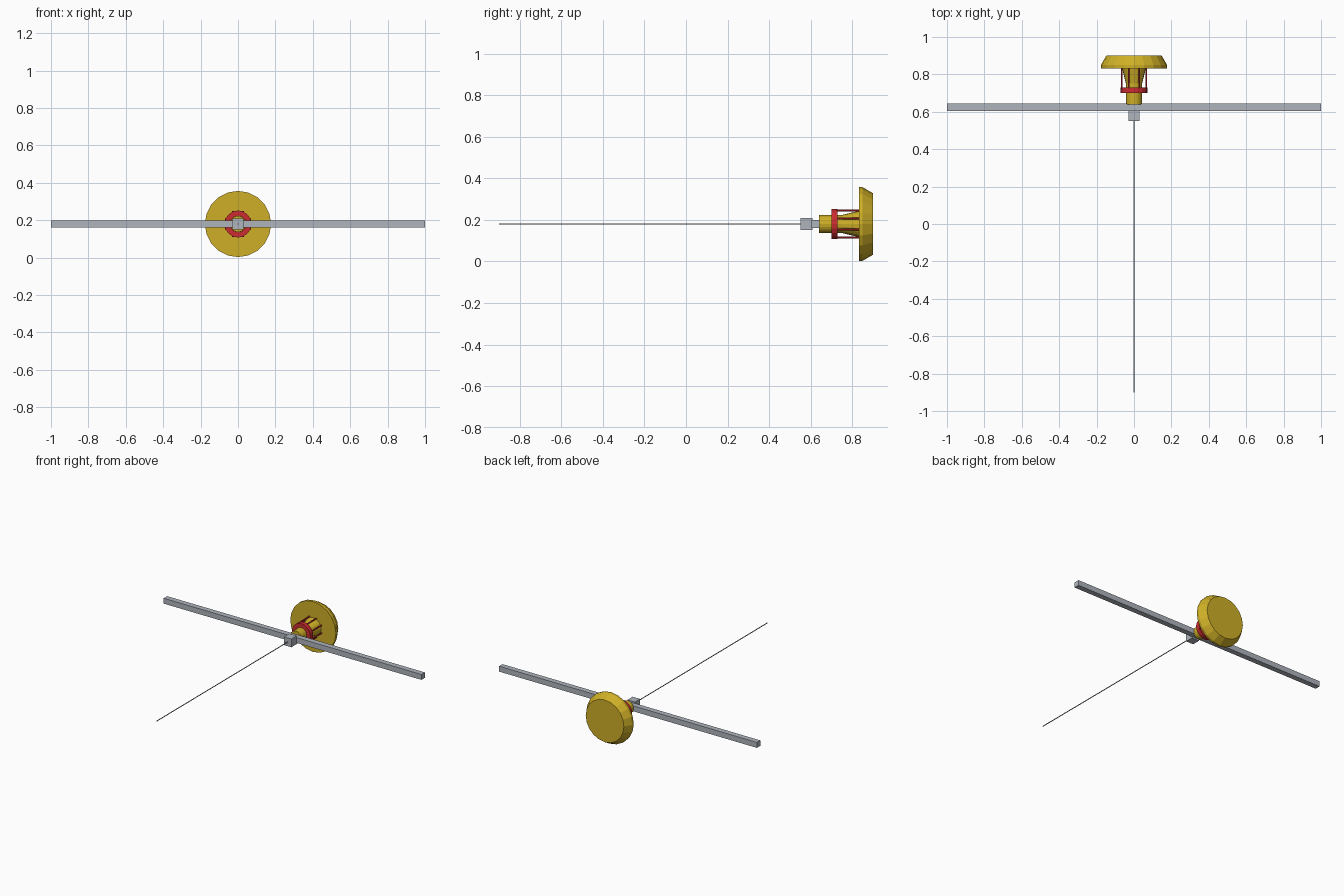
import bpy, bmesh, math
from mathutils import Matrix, Vector

if "Cube" in bpy.data.objects:
    bpy.data.objects.remove(bpy.data.objects["Cube"])

CZ = 0.18  # height of the long axis


def material(name, color):
    m = bpy.data.materials.new(name)
    m.diffuse_color = (*color, 1)
    m.use_nodes = True
    m.node_tree.nodes["Principled BSDF"].inputs["Base Color"].default_value = m.diffuse_color
    return m


GOLD = material("gold", (0.62, 0.43, 0.02))
RED = material("red", (0.60, 0.025, 0.03))
GREY = material("steel grey", (0.43, 0.46, 0.51))


def add_object(name, bm, mat):
    bmesh.ops.recalc_face_normals(bm, faces=bm.faces)
    me = bpy.data.meshes.new(name)
    bm.to_mesh(me)
    bm.free()
    me.materials.append(mat)
    ob = bpy.data.objects.new(name, me)
    bpy.context.collection.objects.link(ob)
    return ob


def box(name, size, center, mat):
    bm = bmesh.new()
    bmesh.ops.create_cube(bm, size=1, matrix=Matrix.Translation(center) @ Matrix.Diagonal((*size, 1)))
    return add_object(name, bm, mat)


def lathe(name, profile, sides, mat, closed=False, offset=0.0, center=(0, CZ)):
    """Turn (y, radius) points around an axis parallel to y."""
    bm = bmesh.new()
    rings = []
    for y, r in profile:
        ring = []
        for i in range(sides):
            a = 2 * math.pi * (i + offset) / sides
            ring.append(bm.verts.new((center[0] + r * math.sin(a), y, center[1] + r * math.cos(a))))
        rings.append(ring)
    pairs = list(zip(rings, rings[1:]))
    if closed:
        pairs.append((rings[-1], rings[0]))
    else:
        bm.faces.new(rings[0])
        bm.faces.new(rings[-1])
    for a, b in pairs:
        for i in range(sides):
            j = (i + 1) % sides
            bm.faces.new((a[i], a[j], b[j], b[i]))
    return add_object(name, bm, mat)


# Thin rod, hub block and long crossbar
lathe("thin_rod", [(-0.90, 0.003), (0.56, 0.003)], 8, GREY)
box("hub_block", (0.058, 0.058, 0.058), (0, 0.579, CZ), GREY)
box("crossbar", (2.0, 0.038, 0.038), (0, 0.624, CZ), GREY)

# Gold neck flaring towards the dish
lathe("neck", [(0.64, 0.043), (0.75, 0.043), (0.835, 0.064)], 20, GOLD)

# Wide end disc with a tapered back rim
lathe("end_disc", [(0.832, 0.177), (0.85, 0.177), (0.90, 0.148)], 20, GOLD)

# Red collar and the cage bars joining it to the disc
lathe("collar", [(0.70, 0.044), (0.70, 0.072), (0.73, 0.072), (0.73, 0.044)], 20, RED, closed=True)
for k in range(8):
    a = 2 * math.pi * (k + 0.5) / 8
    lathe(f"cage_bar_{k + 1}", [(0.725, 0.005), (0.835, 0.005)], 6, RED,
          center=(0.071 * math.sin(a), CZ + 0.071 * math.cos(a)))
